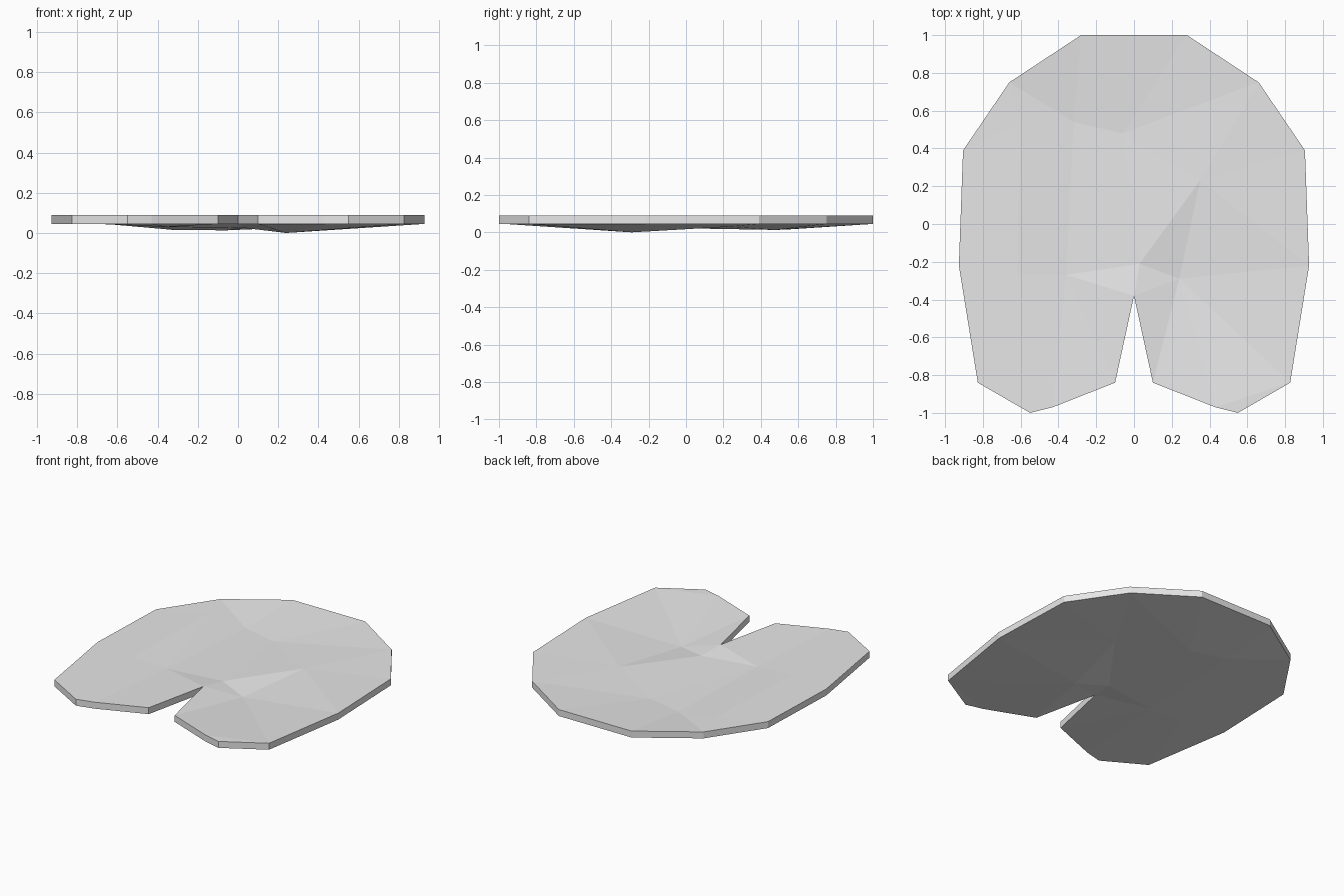
import bpy
import bmesh
from mathutils import Vector
from mathutils.geometry import delaunay_2d_cdt

if "Cube" in bpy.data.objects:
    bpy.data.objects.remove(bpy.data.objects["Cube"], do_unlink=True)

TOP = 0.09
THICK = 0.045


def make_material(name, grey):
    mat = bpy.data.materials.new(name)
    mat.use_nodes = True
    colour = (grey, grey, grey, 1.0)
    mat.diffuse_color = colour
    mat.node_tree.nodes["Principled BSDF"].inputs["Base Color"].default_value = colour
    return mat


# Half outline of the notched leaf, from back to front, mirrored for the other side
half = [(0.28, 1.0), (0.66, 0.75), (0.905, 0.39), (0.927, -0.22),
        (0.827, -0.84), (0.55, -1.0), (0.43, -0.97), (0.10, -0.84)]
outline = half + [(0.0, -0.38)] + [(-x, y) for x, y in reversed(half)]

# Shallow dents inside the leaf: x, y, depth below the rim
dents = [(0.24, -0.29, 0.045), (-0.32, 0.54, 0.03), (-0.06, 0.48, 0.032),
         (0.35, 0.23, 0.015), (-0.36, -0.27, 0.015), (-0.60, 0.54, 0.002),
         (-0.62, -0.27, 0.002), (0.03, -0.21, 0.02)]

# Triangulate the surface inside the outline
count = len(outline)
points = [Vector(p) for p in outline] + [Vector(d[:2]) for d in dents]
rim = [(i, (i + 1) % count) for i in range(count)]
flat, _, faces, origin, _, _ = delaunay_2d_cdt(points, rim, [], 1, 1e-5)

bm = bmesh.new()
verts = []
for p, source in zip(flat, origin):
    i = source[0]
    depth = dents[i - count][2] if i >= count else 0.0
    verts.append(bm.verts.new((p.x, p.y, TOP - depth)))
for f in faces:
    bm.faces.new([verts[i] for i in f])

# Give the leaf its thickness by extruding the sheet straight down
bmesh.ops.recalc_face_normals(bm, faces=bm.faces[:])
upper = bm.faces[:]
result = bmesh.ops.extrude_face_region(bm, geom=upper, use_keep_orig=True)
lower = [g for g in result["geom"] if isinstance(g, bmesh.types.BMVert)]
bmesh.ops.translate(bm, vec=(0, 0, -THICK), verts=lower)
bmesh.ops.recalc_face_normals(bm, faces=bm.faces[:])

mesh = bpy.data.meshes.new("lily_pad")
bm.to_mesh(mesh)
bm.free()
mesh.materials.append(make_material("pale grey", 0.8))
pad = bpy.data.objects.new("lily_pad", mesh)
bpy.context.collection.objects.link(pad)
